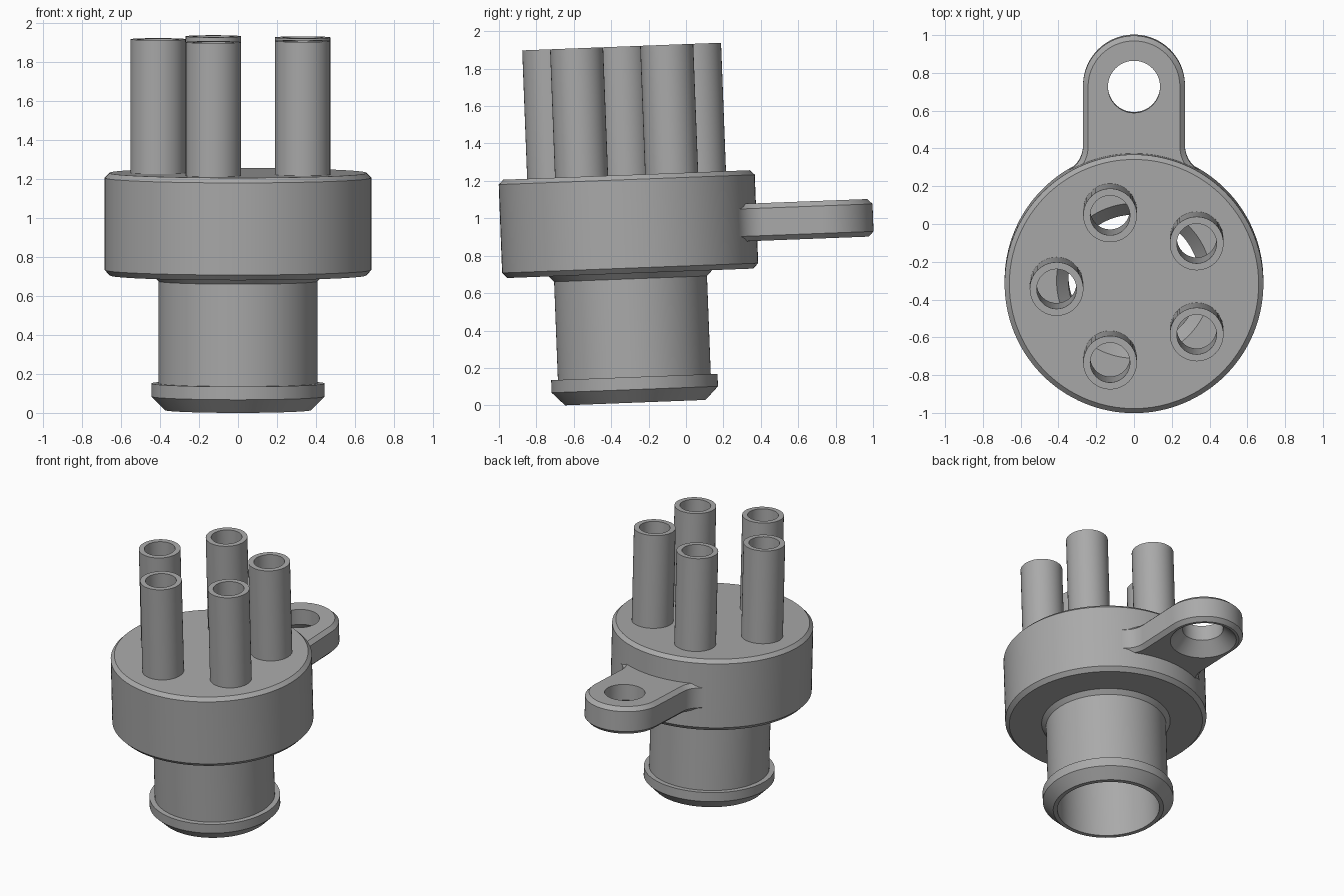
import bpy, bmesh, math
from mathutils import Matrix

if "Cube" in bpy.data.objects:
    bpy.data.objects.remove(bpy.data.objects["Cube"])

TILT = math.radians(2.2)
PLACE = Matrix.Translation((0, -0.271, 0.0145)) @ Matrix.Rotation(TILT, 4, 'X')

grey = bpy.data.materials.new("plain grey")
grey.diffuse_color = (0.40, 0.40, 0.40, 1)
grey.use_nodes = True
grey.node_tree.nodes["Principled BSDF"].inputs["Base Color"].default_value = grey.diffuse_color


def add_object(name, bm):
    bmesh.ops.recalc_face_normals(bm, faces=bm.faces[:])
    mesh = bpy.data.meshes.new(name)
    bm.to_mesh(mesh)
    bm.free()
    mesh.materials.append(grey)
    obj = bpy.data.objects.new(name, mesh)
    bpy.context.collection.objects.link(obj)
    return obj


def lathe(bm, profile, segments, cx=0.0, cy=0.0):
    """Spin a closed (radius, height) profile round a vertical axis."""
    rings = []
    for r, z in profile:
        if r == 0:
            rings.append([bm.verts.new((cx, cy, z))] * segments)
        else:
            rings.append([bm.verts.new((cx + r * math.cos(2 * math.pi * i / segments),
                                        cy + r * math.sin(2 * math.pi * i / segments), z))
                          for i in range(segments)])
    for a, b in zip(rings, rings[1:] + rings[:1]):
        for i in range(segments):
            j = (i + 1) % segments
            corners = list(dict.fromkeys((a[i], a[j], b[j], b[i])))
            if len(corners) > 2:
                bm.faces.new(corners)


def cut(obj, cutter):
    """Subtract the cutter and bake the result."""
    mod = obj.modifiers.new("cut", 'BOOLEAN')
    mod.operation, mod.solver, mod.object = 'DIFFERENCE', 'EXACT', cutter
    cutter.hide_render = True
    deps = bpy.context.evaluated_depsgraph_get()
    mesh = bpy.data.meshes.new_from_object(obj.evaluated_get(deps))
    obj.modifiers.clear()
    obj.data = mesh
    bpy.data.objects.remove(cutter)


# Five tube centres on a ring
centres = [(0.41 * math.cos(math.pi + k * math.tau / 5),
            0.41 * math.sin(math.pi + k * math.tau / 5)) for k in range(5)]

# Hollow body: hose spigot with lip, wide chamber and flat top
bm = bmesh.new()
lathe(bm, [(0.347, 0), (0.376, 0), (0.445, 0.07), (0.445, 0.137), (0.409, 0.137),
           (0.409, 0.662), (0.438, 0.692), (0.658, 0.692), (0.685, 0.72),
           (0.685, 1.193), (0.66, 1.218), (0, 1.218), (0, 1.1), (0.58, 1.1),
           (0.58, 0.77), (0.41, 0.77), (0.347, 0.70)], 128)
body = add_object("manifold_body", bm)

# Openings under the tubes
bm = bmesh.new()
for x, y in centres:
    lathe(bm, [(0, 1.0), (0.122, 1.0), (0.122, 1.3), (0, 1.3)], 48, x, y)
cut(body, add_object("opening_cutter", bm))

# Outlet tubes
bm = bmesh.new()
for x, y in centres:
    lathe(bm, [(0.105, 1.1), (0.142, 1.1), (0.142, 1.905), (0.105, 1.905)], 64, x, y)
tubes = add_object("outlet_tubes", bm)

# Mounting lug: rounded end, filleted root, chamfered edges
BODY_R, HALF, FILLET, LUG_Y = 0.685, 0.27, 0.15, 1.038
LOW, HIGH, BEVEL = 0.839, 1.04, 0.027


def lug_outline(inset):
    fx = HALF + FILLET
    fy = math.sqrt((BODY_R + FILLET) ** 2 - fx ** 2)
    end = math.pi + math.atan2(fy, fx)
    side = []
    for i in range(13):                      # root fillet, body towards tip
        a = end + (math.pi - end) * i / 12
        side.append((fx + (FILLET + inset) * math.cos(a),
                     fy + (FILLET + inset) * math.sin(a)))
    for i in range(25):                      # quarter of the rounded end
        a = math.pi / 2 * i / 24
        side.append(((HALF - inset) * math.cos(a), LUG_Y + (HALF - inset) * math.sin(a)))
    return side + [(-x, y) for x, y in reversed(side[:-1])]


bm = bmesh.new()
levels = [(LOW, BEVEL), (LOW + BEVEL, 0), (HIGH - BEVEL, 0), (HIGH, BEVEL)]
loops = [[bm.verts.new((x, y, z)) for x, y in lug_outline(d)] for z, d in levels]
for a, b in zip(loops, loops[1:]):
    for i in range(len(a)):
        j = (i + 1) % len(a)
        bm.faces.new((a[i], a[j], b[j], b[i]))
bm.faces.new(loops[0])
bm.faces.new(loops[-1])
lug = add_object("mounting_lug", bm)

# Screw hole, countersunk from below
bm = bmesh.new()
lathe(bm, [(0, LOW - 0.02), (0.245, LOW - 0.02), (0.138, LOW + 0.087),
           (0.138, HIGH + 0.1), (0, HIGH + 0.1)], 64, 0, LUG_Y)
cut(lug, add_object("screw_hole_cutter", bm))

# Smooth the round faces and set the slight lean
for obj in (body, tubes, lug):
    obj.matrix_world = PLACE
    bpy.ops.object.select_all(action='DESELECT')
    obj.select_set(True)
    bpy.context.view_layer.objects.active = obj
    bpy.ops.object.shade_smooth_by_angle(angle=math.radians(25))
